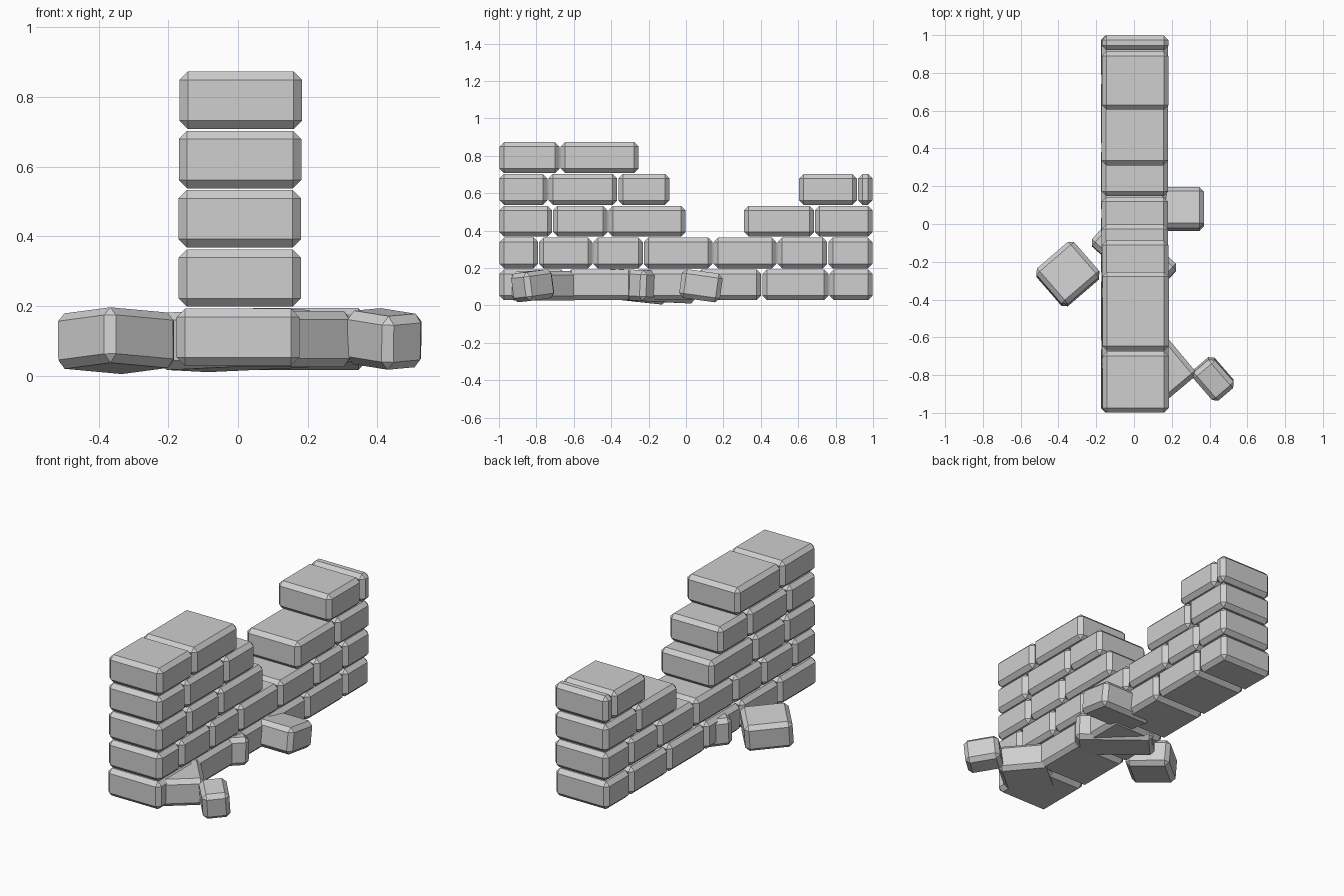
import bpy
from math import radians
from mathutils import Matrix, Vector, Euler

cube = bpy.data.objects.get("Cube")
if cube:
    bpy.data.objects.remove(cube, do_unlink=True)

stone = bpy.data.materials.new("light_grey_stone")
stone.use_nodes = True
grey = (0.62, 0.62, 0.62, 1)
stone.diffuse_color = grey
stone.node_tree.nodes["Principled BSDF"].inputs["Base Color"].default_value = grey


def brick(name, center, size, turn=0, roll=0, pitch=0):
    """A chamfered block; pitch and roll act before the turn about z."""
    bpy.ops.mesh.primitive_cube_add(size=1)
    ob = bpy.context.object
    ob.name = name
    ob.data.transform(Matrix.Diagonal(Vector(size)).to_4x4())
    ob.location = center
    ob.rotation_euler = Euler([radians(a) for a in (roll, pitch, turn)])
    ob.data.materials.append(stone)
    bevel = ob.modifiers.new("chamfer", "BEVEL")
    bevel.width = 0.024
    bevel.segments = 1
    return ob


# Wall courses from the ground up: sideways shift, then runs of joint positions
courses = [
    (0.0, [[-1, -0.64, -0.28, 0.055, 0.405, 0.765, 1]]),
    (0.005, [[-1, -0.788, -0.498, -0.228, 0.145, 0.487, 0.758, 1]]),
    (0.005, [[-1, -0.713, -0.417, 0], [0.308, 0.687, 1]]),
    (0.006, [[-1, -0.738, -0.365, -0.085], [0.602, 0.917, 1]]),
    (0.008, [[-1, -0.673, -0.25]]),
]
for row, (shift, runs) in enumerate(courses):
    z = 0.11 + row * 0.17
    for run in runs:
        for y0, y1 in zip(run, run[1:]):
            brick(f"wall_brick_course_{row + 1}", (shift, (y0 + y1) / 2, z),
                  (0.352, y1 - y0 - 0.006, 0.165))

# Loose bricks lying against and under the wall
brick("fallen_brick_left", (0.195, 0.08, 0.105), (0.35, 0.22, 0.155), roll=-8)
brick("fallen_brick_front", (0.146, -0.76, 0.105), (0.30, 0.25, 0.16), turn=-50)
brick("fallen_half_brick", (0.42, -0.82, 0.105), (0.20, 0.15, 0.155),
      turn=-49, roll=4, pitch=6)
brick("fallen_brick_right", (-0.35, -0.265, 0.10), (0.25, 0.265, 0.16),
      turn=-49, roll=-4, pitch=-5)
brick("fallen_brick_crossing", (0, -0.165, 0.102), (0.44, 0.226, 0.165),
      turn=-42, roll=-2, pitch=-2)
